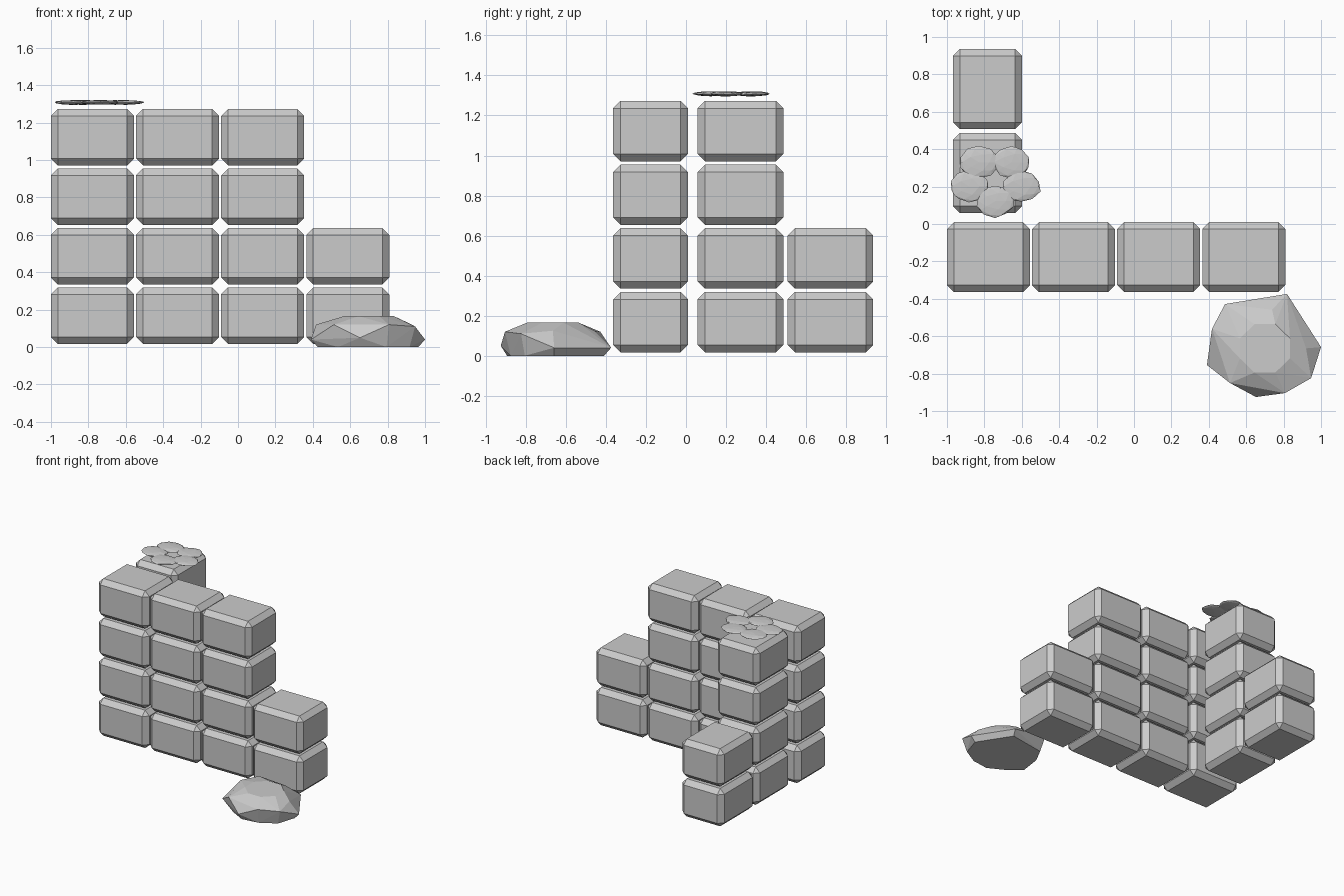
import bpy, bmesh, math, random
from mathutils import Vector

if "Cube" in bpy.data.objects:
    bpy.data.objects.remove(bpy.data.objects["Cube"])

random.seed(4)


def finish(name, bm):
    mesh = bpy.data.meshes.new(name)
    bm.to_mesh(mesh)
    bm.free()
    obj = bpy.data.objects.new(name, mesh)
    bpy.context.collection.objects.link(obj)
    return obj


def block(name, center, size):
    bm = bmesh.new()
    bmesh.ops.create_cube(bm, size=1)
    bmesh.ops.scale(bm, vec=size, verts=bm.verts)
    obj = finish(name, bm)
    obj.location = center
    bevel = obj.modifiers.new("chamfer", "BEVEL")
    bevel.width = 0.037
    bevel.segments = 1
    return obj


def layer_z(row):
    return 0.168 + row * 0.318


# Front wall: three tall columns and one ruined, shorter column
for col, height in enumerate((4, 4, 4, 2)):
    for row in range(height):
        block(f"front_wall_block_{col}_{row}",
              (-0.778 + col * 0.455, -0.177, layer_z(row)), (0.444, 0.373, 0.302))

# Side wall stepping down towards the back
for col, height in enumerate((4, 2)):
    for row in range(height):
        block(f"side_wall_block_{col}_{row}",
              (-0.783, 0.272 + col * 0.449, layer_z(row)), (0.37, 0.428, 0.302))

# Fallen boulder: faceted hull of a flat base, jagged waist and flat top
outline = [(.487, -.428, .12), (.818, -.374, .04), (1.0, -.658, .04),
           (.947, -.824, .11), (.807, -.904, .12), (.652, -.925, .05),
           (.513, -.85, .12), (.39, -.754, .04), (.417, -.56, .12)]
mid = Vector((0.70, -0.665, 0))
bm = bmesh.new()
for p in outline:
    bm.verts.new(p)
    base = mid.lerp(Vector((p[0], p[1], 0)), 0.88)
    bm.verts.new((base.x, base.y, 0))
for i in range(8):
    a = math.tau * (i + 0.5) / 8
    bm.verts.new((mid.x + 0.145 * math.cos(a), mid.y + 0.14 * math.sin(a), 0.165))
for a in (80, 0, 300):
    t = math.radians(a)
    bm.verts.new((mid.x + 0.22 * math.cos(t), mid.y + 0.21 * math.sin(t), 0.125))
hull = bmesh.ops.convex_hull(bm, input=bm.verts)
loose = [v for v in bm.verts if not v.link_faces]
bmesh.ops.delete(bm, geom=loose, context="VERTS")
bmesh.ops.dissolve_limit(bm, angle_limit=math.radians(1), verts=bm.verts, edges=bm.edges)
bmesh.ops.recalc_face_normals(bm, faces=bm.faces)
finish("fallen_boulder", bm)

# Moss patch: five flattened low-poly clumps ringed above the side wall
for i in range(5):
    a = math.radians(-90 + 72 * i)
    bm = bmesh.new()
    bmesh.ops.create_icosphere(bm, subdivisions=2, radius=1)
    for v in bm.verts:
        v.co *= random.uniform(0.92, 1.04)
    bmesh.ops.scale(bm, vec=(0.105, 0.088, 0.013), verts=bm.verts)
    clump = finish(f"moss_clump_{i}", bm)
    clump.location = (-0.742 + 0.147 * math.cos(a), 0.237 + 0.115 * math.sin(a), 1.308)
